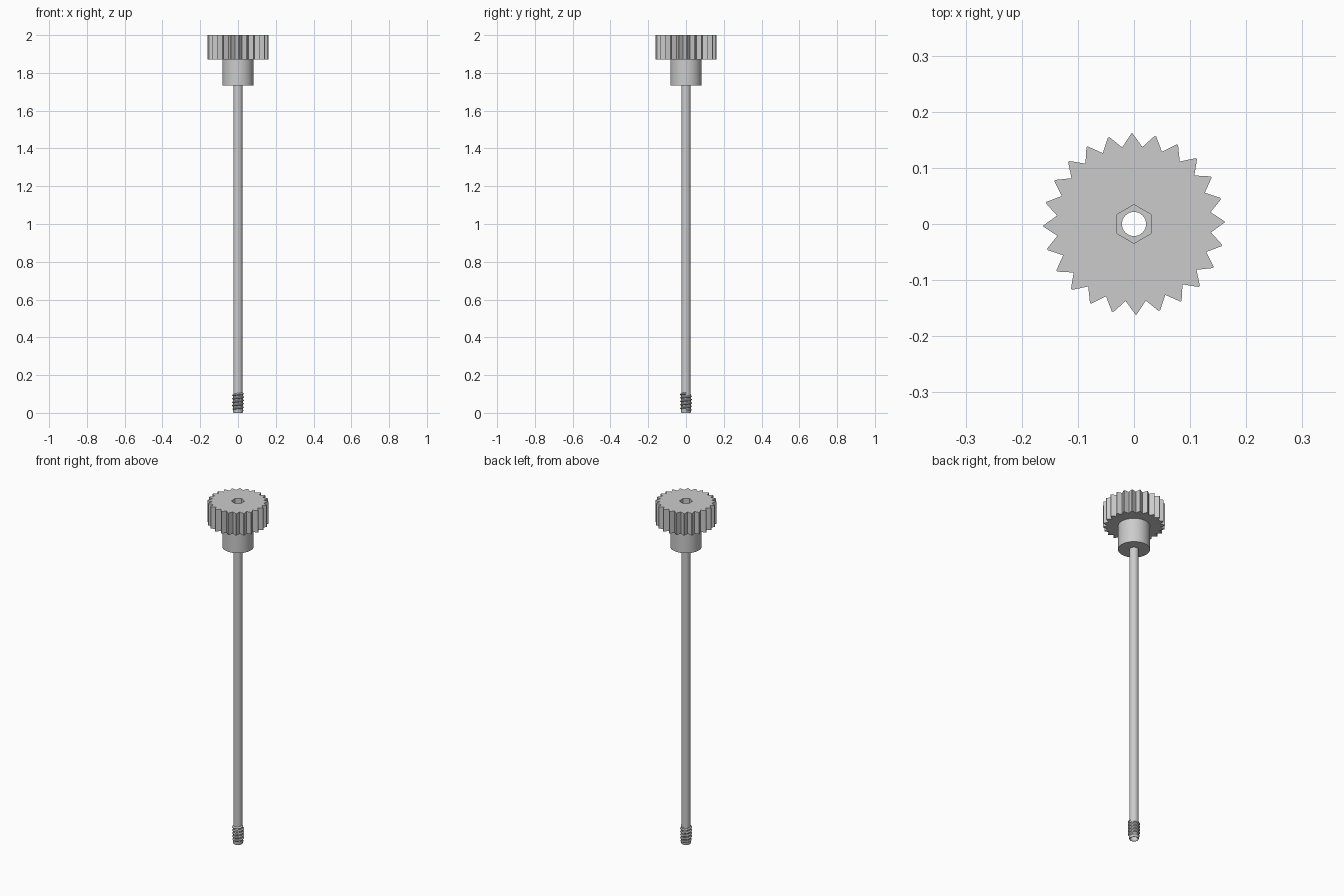
import bpy, bmesh
from math import sin, cos, pi, radians

old = bpy.data.objects.get("Cube")
if old:
    bpy.data.objects.remove(old)

GREY = (0.6, 0.6, 0.6, 1)
metal = bpy.data.materials.new("grey metal")
metal.use_nodes = True
metal.diffuse_color = GREY
metal.node_tree.nodes["Principled BSDF"].inputs["Base Color"].default_value = GREY

BORE, SIDES = 0.0215, 48


def ring(bm, polar, z):
    return [bm.verts.new((r * cos(a), r * sin(a), z)) for a, r in polar]


def circle(r, n=SIDES):
    return [(2 * pi * i / n, r) for i in range(n)]


def bridge(bm, a, b):
    n = len(a)
    for i in range(n):
        j = (i + 1) % n
        bm.faces.new((a[i], a[j], b[j], b[i]))


def fill_between(bm, a, b):
    # flat annular face between two loops of any vertex count
    edges = []
    for loop in (a, b):
        for i, v in enumerate(loop):
            w = loop[(i + 1) % len(loop)]
            edges.append(bm.edges.get((v, w)) or bm.edges.new((v, w)))
    bmesh.ops.triangle_fill(bm, edges=edges, use_beauty=True)


def finish(bm, name, smooth=True):
    bmesh.ops.recalc_face_normals(bm, faces=bm.faces)
    mesh = bpy.data.meshes.new(name)
    bm.to_mesh(mesh)
    bm.free()
    ob = bpy.data.objects.new(name, mesh)
    bpy.context.collection.objects.link(ob)
    mesh.materials.append(metal)
    if smooth:
        bpy.ops.object.select_all(action="DESELECT")
        ob.select_set(True)
        bpy.context.view_layer.objects.active = ob
        bpy.ops.object.shade_smooth_by_angle(angle=radians(30))
    return ob


def tube(name, profile):
    # closed (radius, z) profile revolved around z
    bm = bmesh.new()
    rings = [ring(bm, circle(r), z) for r, z in profile]
    for i, a in enumerate(rings):
        bridge(bm, a, rings[(i + 1) % len(rings)])
    return finish(bm, name)


# Toothed wheel with a hexagonal socket
TEETH, TOP, BASE = 24, 2.0, 1.872
outline = []
for t in range(TEETH):
    mid = radians(91.3 + 360 / TEETH * t)
    for offset, r in ((-7.5, 0.138), (-3.5, 0.150), (-0.5, 0.161),
                      (0.5, 0.161), (3.5, 0.150)):
        outline.append((mid + radians(offset), r))
hexagon = [(radians(30 + 60 * i), 0.0345) for i in range(6)]
bm = bmesh.new()
outer_top, outer_base = ring(bm, outline, TOP), ring(bm, outline, BASE)
hex_top, hex_floor = ring(bm, hexagon, TOP), ring(bm, hexagon, BASE)
bore_floor = ring(bm, circle(BORE), BASE)
bridge(bm, outer_top, outer_base)
bridge(bm, hex_top, hex_floor)
fill_between(bm, outer_top, hex_top)
fill_between(bm, outer_base, hex_floor)
fill_between(bm, hex_floor, bore_floor)
finish(bm, "toothed_wheel")

# Hub, long hollow shaft and threaded tip
tube("hub", [(BORE, BASE), (0.083, BASE), (0.083, 1.733), (BORE, 1.733)])
tube("shaft", [(BORE, 1.74), (0.0245, 1.74), (0.0245, 0.1), (BORE, 0.1)])
tube("tip_core", [(BORE, 0.1), (0.026, 0.1), (0.026, 0.005),
                  (0.0245, 0), (BORE, 0)])

# Helical thread ridge
TURNS, STEPS, PITCH = 5, 32, 0.018
bm = bmesh.new()
previous = None
for i in range(TURNS * STEPS + 1):
    a = 2 * pi * i / STEPS
    z = 0.012 + PITCH * i / STEPS
    crest = 0.0315 - 0.003 * max(0, 1 - i / STEPS)
    section = [bm.verts.new((r * cos(a), r * sin(a), z + dz))
               for r, dz in ((0.0245, -0.007), (crest, -0.001),
                             (crest, 0.001), (0.0245, 0.007))]
    if previous:
        bridge(bm, previous, section)
    else:
        bm.faces.new(section)
    previous = section
bm.faces.new(previous)
finish(bm, "thread")
